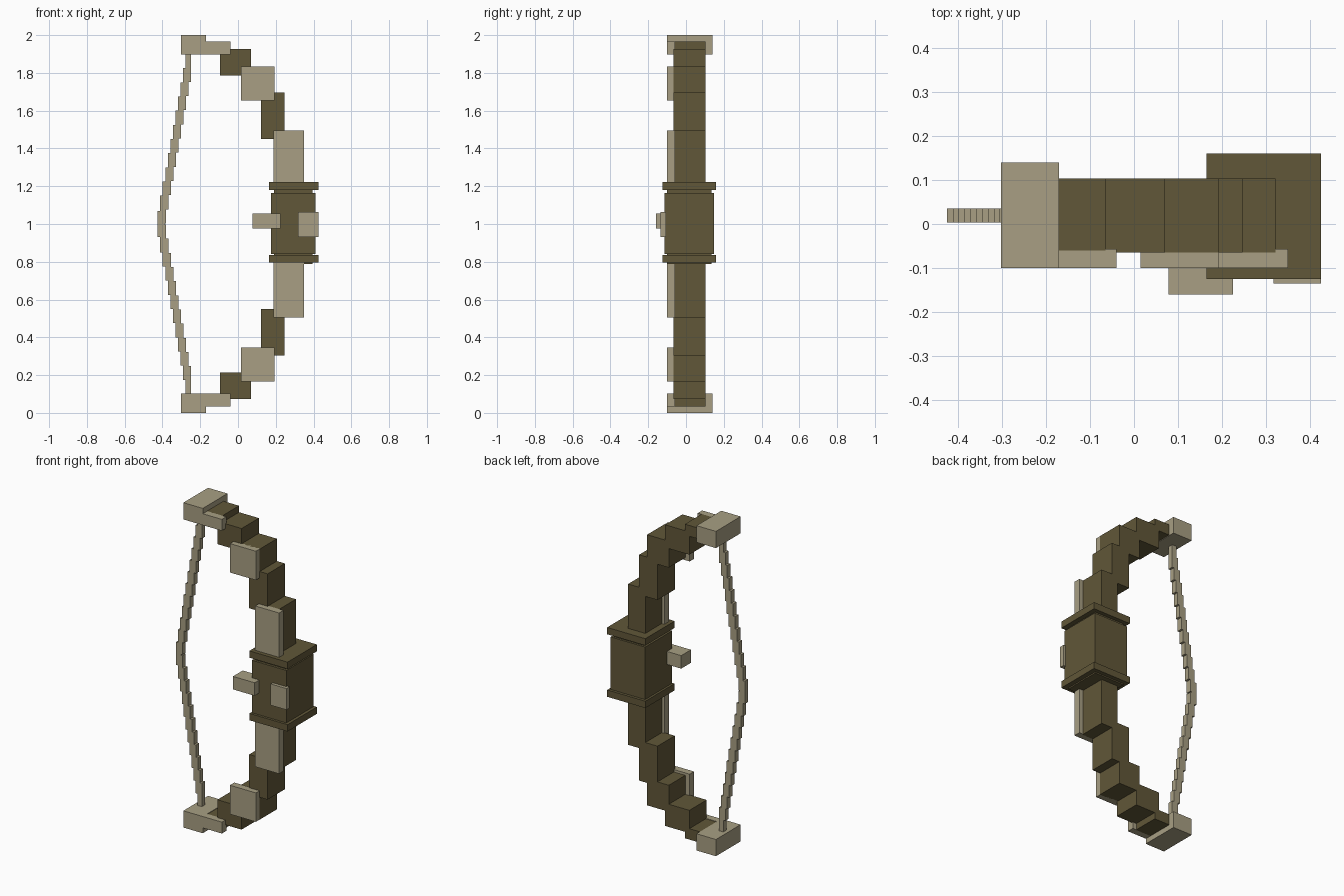
import bpy

cube = bpy.data.objects.get("Cube")
if cube:
    bpy.data.objects.remove(cube, do_unlink=True)


def material(name, color):
    mat = bpy.data.materials.new(name)
    mat.use_nodes = True
    mat.diffuse_color = (*color, 1)
    mat.node_tree.nodes["Principled BSDF"].inputs["Base Color"].default_value = (*color, 1)
    return mat


dark = material("dark olive wood", (0.119, 0.095, 0.04))
light = material("pale tan", (0.392, 0.347, 0.227))


def box(name, mat, xs, ys, zs):
    """Axis-aligned block given by its extents."""
    spans = (xs, ys, zs)
    bpy.ops.mesh.primitive_cube_add(size=1)
    ob = bpy.context.object
    ob.name = name
    for v in ob.data.vertices:
        v.co = [(a + b) / 2 + c * (b - a) for (a, b), c in zip(spans, v.co)]
    ob.data.materials.append(mat)
    return ob


def pair(name, mat, xs, ys, zs):
    """Block on the upper limb and its twin on the lower limb."""
    box("upper_" + name, mat, xs, ys, zs)
    box("lower_" + name, mat, xs, ys, (2 - zs[1], 2 - zs[0]))


LIMB_Y = (-0.065, 0.103)
PLATE_Y = (-0.10, -0.057)

# Stepped limbs, from the tip to the grip
pair("limb_tip", dark, (-0.20, -0.065), (-0.06, 0.103), (1.90, 1.967))
pair("limb_outer", dark, (-0.095, 0.07), LIMB_Y, (1.787, 1.927))
pair("limb_bend", dark, (0.045, 0.193), LIMB_Y, (1.67, 1.833))
pair("limb_middle", dark, (0.122, 0.247), LIMB_Y, (1.45, 1.695))
pair("limb_inner", dark, (0.205, 0.322), LIMB_Y, (1.19, 1.495))

# Tip caps and front plates
pair("tip_cap", light, (-0.302, -0.17), (-0.10, 0.14), (1.897, 2.0))
pair("tip_plate", light, (-0.18, -0.04), PLATE_Y, (1.897, 1.967))
pair("bend_plate", light, (0.015, 0.192), PLATE_Y, (1.655, 1.833))
pair("inner_plate", light, (0.187, 0.35), PLATE_Y, (1.20, 1.495))

# Grip with core and flanges
box("grip", dark, (0.175, 0.41), (-0.115, 0.148), (0.84, 1.163))
box("grip_core", dark, (0.19, 0.395), (-0.10, 0.135), (0.787, 1.19))
box("upper_flange", dark, (0.165, 0.425), (-0.125, 0.16), (1.18, 1.222))
box("lower_flange", dark, (0.165, 0.425), (-0.125, 0.16), (0.795, 0.837))
box("arrow_rest", light, (0.078, 0.225), (-0.16, -0.065), (0.975, 1.055))
box("grip_plate", light, (0.317, 0.425), (-0.135, -0.105), (0.932, 1.063))

# Bowstring of overlapping stepped blocks
STRING_Y = (0.003, 0.035)
box("string_center", light, (-0.425, -0.39), STRING_Y, (0.93, 1.07))
for i in range(1, 12):
    x = -0.425 + 0.0133 * i
    top = 1.075 + 0.075 * i
    pair(f"string_{i}", light, (x, x + 0.03), STRING_Y, (top - 0.147, top))
